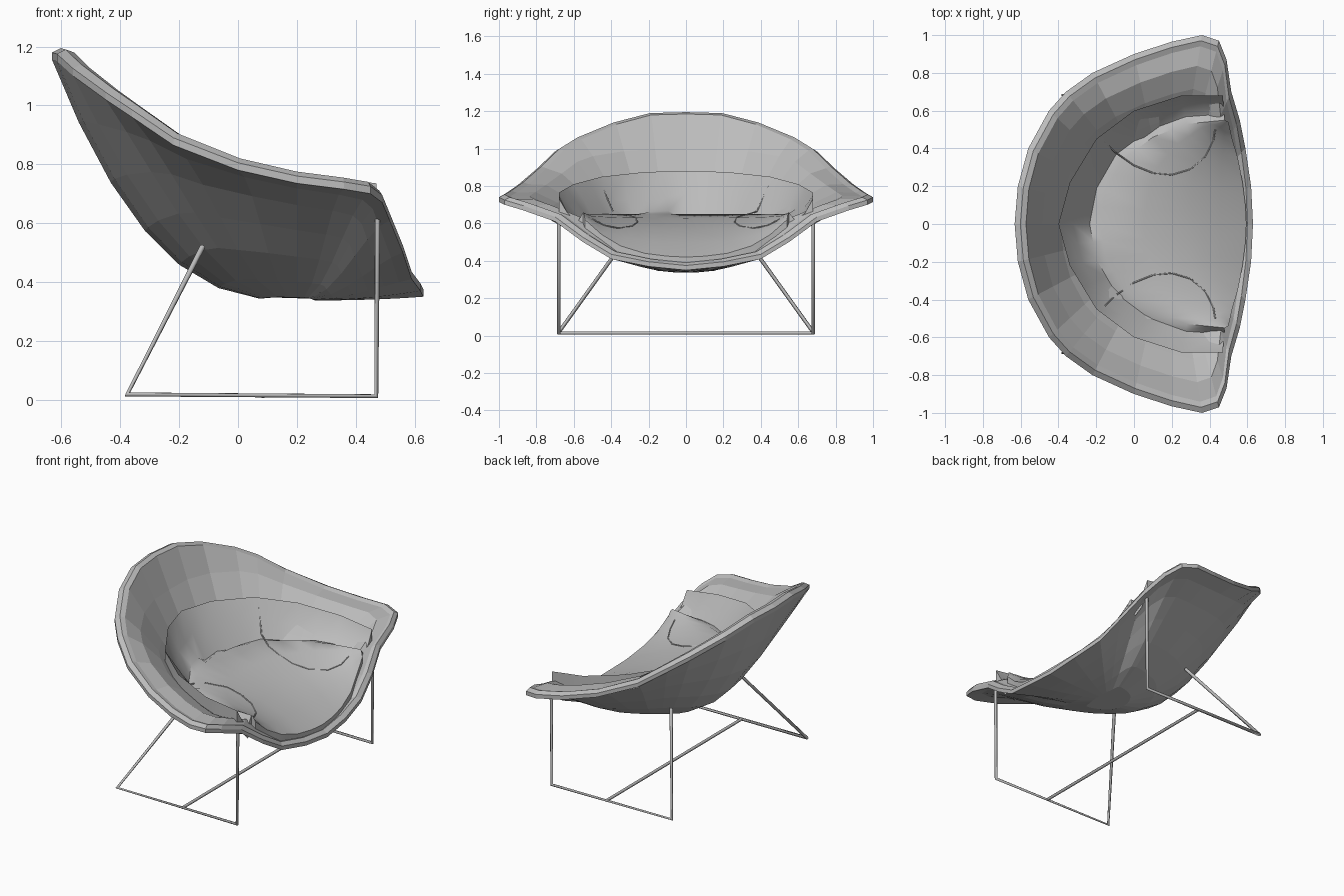
import bpy, bmesh, random
from mathutils import Vector
from mathutils.bvhtree import BVHTree

random.seed(4)
cube = bpy.data.objects.get("Cube")
if cube:
    bpy.data.objects.remove(cube)

grey = bpy.data.materials.new("neutral_grey")
grey.use_nodes = True
colour = (0.5, 0.5, 0.5, 1)
grey.diffuse_color = colour
grey.node_tree.nodes["Principled BSDF"].inputs["Base Color"].default_value = colour


def add_object(name, data):
    obj = bpy.data.objects.new(name, data)
    bpy.context.collection.objects.link(obj)
    data.materials.append(grey)
    return obj


def mirrored(half):
    """Extend a half outline that ends on the centre line to the other side."""
    return half + [Vector((p.x, -p.y, p.z)) for p in half[-2::-1]]


def loft(name, rows, closed, caps=False):
    """Skin consecutive rows of points."""
    bm = bmesh.new()
    grid = [[bm.verts.new(p) for p in row] for row in rows]
    n = len(rows[0])
    for a, b in zip(grid, grid[1:]):
        for i in range(n if closed else n - 1):
            j = (i + 1) % n
            bm.faces.new((a[i], a[j], b[j], b[i]))
    if caps:
        bm.faces.new(grid[0])
        bm.faces.new(grid[-1])
    bmesh.ops.recalc_face_normals(bm, faces=bm.faces)
    mesh = bpy.data.meshes.new(name)
    bm.to_mesh(mesh)
    bm.free()
    return add_object(name, mesh)


def rod(name, points, radius):
    """Thin round tube through the points."""
    curve = bpy.data.curves.new(name, "CURVE")
    curve.dimensions = "3D"
    curve.bevel_depth = radius
    curve.bevel_resolution = 1
    curve.use_fill_caps = True
    spline = curve.splines.new("POLY")
    spline.points.add(len(points) - 1)
    for slot, p in zip(spline.points, points):
        slot.co = (*p, 1)
    return add_object(name, curve)


# Shell: a closed rim outline lofted down to the seat base
front_rim = [(.63, 0, .39), (.62, .2, .41), (.59, .4, .45), (.56, .55, .54),
             (.515, .7, .65), (.49, .87, .71), (.45, .97, .74)]
side_rim = [(.36, 1, .755), (.2, .965, .775), (0, .9, .82), (-.22, .8, .905)]
back_rim = [(-.36, .7, 1), (-.45, .6, 1.06), (-.56, .4, 1.14),
            (-.615, .2, 1.19), (-.632, 0, 1.195)]
rim = mirrored([Vector(p) for p in front_rim + side_rim + back_rim])[:-1]
base = Vector((.2, 0, .337))


def shell_ring(s, lift, inset=0):
    ring = []
    for p in rim:
        d = p - base
        flat = Vector((d.x, d.y, 0))
        side = (d.y / flat.length) ** 2
        rise = (1 - side) * s ** 2.6 + side * (s * s * (3 - 2 * s)) ** 1.3
        reach = flat * s - flat.normalized() * inset * s
        ring.append(base + reach + Vector((0, 0, (d.z - .04) * rise + lift)))
    return ring


steps = [.15, .32, .48, .62, .76, .89]
outer = [shell_ring(s, 0) for s in steps + [1]]
lip = [shell_ring(1, .025), shell_ring(1, .04, .03), shell_ring(1, .03, .06)]
inner = [shell_ring(s, .05, .06) for s in reversed(steps)]
loft("shell", outer + lip + inner, closed=True, caps=True)

# Cushion: raised bolster around a seat that rolls down at the front
edge = [(.47, .68, .735), (.25, .68, .765), (0, .6, .81),
        (-.2, .45, .85), (-.34, .22, .875), (-.4, 0, .88)]
seam = [(.48, .55, .66), (.28, .53, .65), (.1, .46, .65),
        (-.06, .34, .65), (-.15, .18, .65), (-.18, 0, .65)]
front = [(.5, .54, .62), (.52, .45, .54), (.55, .35, .48),
         (.575, .22, .44), (.59, .1, .425), (.595, 0, .42)]
edge, seam, front = ([Vector(p) for p in row] for row in (edge, seam, front))


def subdivide(row):
    out = [row[0]]
    for a, b in zip(row, row[1:]):
        out += [a.lerp(b, .5), b]
    return out


def bolster(t, sag, lump):
    return [p.lerp(q, t) + Vector((0, 0, random.uniform(-lump, lump) - sag))
            for p, q in zip(edge, seam)]


def seat(t):
    row = [p.lerp(q, t) for p, q in zip(seam, front)]
    for p, a, b in zip(row, seam, front):
        p.z = a.z + (b.z - a.z) * t ** 2
    return row


def lowered(row, depth):
    return [p - Vector((0, 0, depth)) for p in row]


edge, seam, front = (mirrored(subdivide(r)) for r in (edge, seam, front))
rows = [lowered(edge, .11), edge, bolster(.35, .04, .03), bolster(.75, .07, .035),
        seam, seat(.3), seat(.6), seat(.82), front, lowered(front, .05)]
# Close the two front ends of the bolster with short drops
rows = [lowered(r[:1], .08) + r + lowered(r[-1:], .08) for r in rows]
cushion = loft("cushion", rows, closed=False)
bpy.context.view_layer.objects.active = cushion
cushion.select_set(True)
bpy.ops.object.shade_smooth_by_angle(angle=.7)
cushion.select_set(False)

# Piping arcs laid on the seat
tree = BVHTree.FromPolygons([v.co for v in cushion.data.vertices],
                            [p.vertices for p in cushion.data.polygons])
arc = [(-.16, .44), (-.1, .38), (0, .31), (.1, .27), (.2, .26),
       (.3, .29), (.38, .36), (.42, .44), (.43, .5)]
for sign, label in ((1, "left"), (-1, "right")):
    drops = [tree.ray_cast(Vector((x, y * sign, 2)), Vector((0, 0, -1)))[0]
             for x, y in arc]
    rod(label + "_seat_piping", [p for p in drops if p], .004)

# Wire base: one bent rod on each side and a cross bar
for sign, label in ((1, "left"), (-1, "right")):
    path = [(-.12, .32, .52), (-.376, .68, .018), (.47, .68, .012), (.474, .68, .63)]
    rod(label + "_leg_frame", [(x, y * sign, z) for x, y, z in path], .01)
rod("cross_bar", [(.085, -.68, .014), (.085, .68, .014)], .009)
